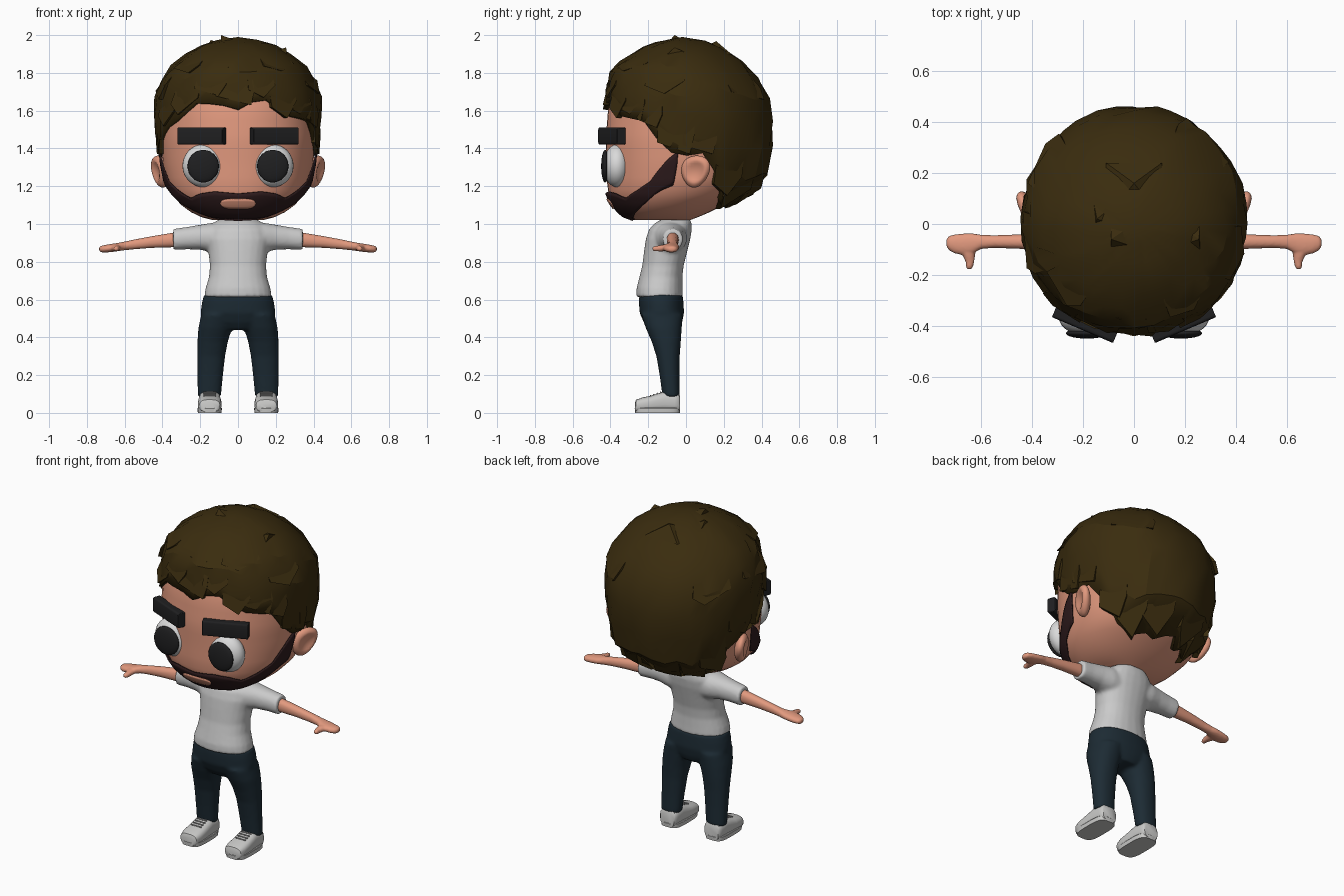
import bpy, bmesh, math, random
from mathutils import Vector

if "Cube" in bpy.data.objects:
    bpy.data.objects.remove(bpy.data.objects["Cube"])

random.seed(4)


def mat(name, r, g, b):
    m = bpy.data.materials.new(name)
    m.diffuse_color = (r, g, b, 1)
    m.use_nodes = True
    m.node_tree.nodes["Principled BSDF"].inputs["Base Color"].default_value = m.diffuse_color
    return m


SKIN = mat("skin", 0.76, 0.32, 0.21)
HAIR = mat("hair_brown", 0.042, 0.025, 0.0045)
BEARD = mat("beard_brown", 0.027, 0.011, 0.012)
BLACK = mat("black", 0.014, 0.014, 0.015)
WHITE = mat("eye_white", 0.70, 0.70, 0.70)
SHIRT = mat("shirt_white", 0.59, 0.59, 0.59)
PANTS = mat("trouser_navy", 0.012, 0.024, 0.034)
SHOE = mat("shoe_white", 0.58, 0.58, 0.57)
LACE = mat("lace_grey", 0.33, 0.33, 0.33)


def make(name, verts, faces, material, smooth=40):
    me = bpy.data.meshes.new(name)
    bm = bmesh.new()
    vs = [bm.verts.new(v) for v in verts]
    for f in faces:
        bm.faces.new([vs[i] for i in f])
    bmesh.ops.recalc_face_normals(bm, faces=bm.faces)
    bm.to_mesh(me)
    bm.free()
    me.materials.append(material)
    if smooth:
        me.shade_smooth()
        me.set_sharp_from_angle(angle=math.radians(smooth))
    ob = bpy.data.objects.new(name, me)
    bpy.context.collection.objects.link(ob)
    return ob


def lerp(table, x):
    """Piecewise linear lookup; rows are (key, value, ...)."""
    if x <= table[0][0]:
        return table[0][1:]
    for a, b in zip(table, table[1:]):
        if x <= b[0]:
            t = (x - a[0]) / (b[0] - a[0])
            return [p + (q - p) * t for p, q in zip(a[1:], b[1:])]
    return table[-1][1:]


def spow(c, e):
    return math.copysign(abs(c) ** (2 / e), c)


def grid_faces(rows, n, closed=True, caps=True):
    m = n if closed else n - 1
    fs = [(r * n + i, r * n + (i + 1) % n, (r + 1) * n + (i + 1) % n, (r + 1) * n + i)
          for r in range(rows - 1) for i in range(m)]
    if caps:
        fs += [tuple(range(n)), tuple(range((rows - 1) * n, rows * n))]
    return fs


def loft(rings, axis, n=24, e=2.2, flat=False):
    """Rings are (position, centre1, centre2, radius1, radius2) along an axis."""
    vs = []
    for p, c1, c2, r1, r2 in rings:
        for i in range(n):
            a = math.tau * (i + 0.5) / n
            s = spow(math.sin(a), e)
            u, v = c1 + r1 * spow(math.cos(a), e), c2 + r2 * s
            if flat:
                v = c2 + r2 * (s + 1) / 2
            vs.append({"x": (p, u, v), "y": (u, p, v), "z": (u, v, p)}[axis])
    return vs, grid_faces(len(rings), n)


def merge(parts):
    vs, fs = [], []
    for v, f in parts:
        fs += [tuple(i + len(vs) for i in q) for q in f]
        vs += v
    return vs, fs


def flip(part):
    return [(-x, y, z) for x, y, z in part[0]], part[1]


def fuse(ob, voxel=0.01, rounds=3):
    m = ob.modifiers.new("fuse", "REMESH")
    m.mode, m.voxel_size, m.use_smooth_shade = "VOXEL", voxel, True
    s = ob.modifiers.new("soften", "SMOOTH")
    s.factor, s.iterations = 0.5, rounds


def ball(name, loc, rad, material, rot_z=0.0, shape=None):
    bm = bmesh.new()
    bmesh.ops.create_uvsphere(bm, u_segments=28, v_segments=18, radius=1)
    vs = [shape(v.co) if shape else v.co.copy() for v in bm.verts]
    fs = [[v.index for v in f.verts] for f in bm.faces]
    bm.free()
    ob = make(name, [(v.x * rad[0], v.y * rad[1], v.z * rad[2]) for v in vs], fs, material, 60)
    ob.location, ob.rotation_euler = loc, (0, 0, rot_z)
    return ob


# Head and hair outlines: height, half width, front y, back y
HEAD = [(1.02, .13, -.27, .02), (1.035, .19, -.315, .06), (1.06, .245, -.345, .12), (1.10, .30, -.38, .20),
        (1.15, .345, -.408, .29), (1.22, .378, -.418, .36), (1.32, .398, -.42, .40), (1.45, .41, -.425, .42),
        (1.6, .405, -.413, .42), (1.7, .38, -.39, .38), (1.8, .32, -.33, .31), (1.9, .19, -.2, .19), (1.93, .05, -.05, .05)]
CAP = [(1.06, .28, -.42, .18), (1.1, .32, -.42, .25), (1.15, .365, -.43, .34), (1.2, .39, -.43, .405),
       (1.3, .408, -.435, .44), (1.4, .42, -.44, .455), (1.5, .432, -.44, .463), (1.65, .440, -.430, .448),
       (1.75, .413, -.412, .400), (1.83, .36, -.385, .335), (1.9, .275, -.29, .255), (1.95, .185, -.2, .16),
       (1.975, .10, -.11, .08), (1.985, .01, -.01, .01)]


def on(surface, deg, z, off=0.0):
    """Point on an outline; 0 degrees faces front, 90 faces +x."""
    hx, f, b = lerp(surface, z)
    a = math.radians(deg)
    e = 2.15 if surface is HEAD else 2.06
    s, c = spow(math.sin(a), e), spow(math.cos(a), e)
    return Vector(((hx + off) * s, (f + b) / 2 - ((b - f) / 2 + off) * c, z))


def patch(name, degs, limits, off, material, rows=8):
    vs = []
    for r in range(rows):
        for d in degs:
            lo, hi = limits(d)
            vs.append(on(HEAD, d, lo + (hi - lo) * r / (rows - 1), off))
    ob = make(name, vs, grid_faces(rows, len(degs), False, False), material)
    s = ob.modifiers.new("thickness", "SOLIDIFY")
    s.thickness, s.offset = 0.008, 0
    return ob


# Head and neck
heights = [1.02 + 0.91 * (1 - math.cos(math.pi * i / 36)) / 2 for i in range(37)]
make("head", [on(HEAD, i * 7.5, z) for z in heights for i in range(48)], grid_faces(37, 48), SKIN, 60)
make("neck", *loft([(.97, 0, -.045, .085, .07), (1.03, 0, -.04, .07, .06), (1.1, 0, -.03, .075, .065)], "z"), SKIN)

# Beard with sideburns, and the lips
EDGE = [(0, 1.02, 1.16), (18, 1.022, 1.172), (32, 1.025, 1.16), (45, 1.04, 1.135), (58, 1.075, 1.18),
        (68, 1.115, 1.225), (74, 1.155, 1.29), (79, 1.18, 1.34), (86, 1.205, 1.385)]
patch("beard", [i * 2 for i in range(-43, 44)], lambda d: lerp(EDGE, abs(d)), .013, BEARD)


def lip_edge(d):
    h = .026 * max(0.02, 1 - (d / 15) ** 4) ** .5
    return 1.107 - h, 1.107 + h


patch("lips", [i * 1.5 for i in range(-10, 11)], lip_edge, .02, SKIN, 5)

# Eyes, brows and ears
for s, side in ((-1, "left"), (1, "right")):
    ball(side + "_eye", (s * .183, -.366, 1.308), (.111, .072, .113), WHITE)
    ball(side + "_pupil", (s * .184, -.428, 1.306), (.083, .021, .086), BLACK)

    brow = make(side + "_brow", *loft([(-.130, 0, 0, .026, .046), (.130, 0, 0, .026, .046)], "x", 12, 7), BLACK, 30)
    brow.location, brow.rotation_euler = (s * .192, -.392, 1.466), (0, 0, s * .40)
    b = brow.modifiers.new("rounding", "BEVEL")
    b.width, b.segments = .012, 2

    def ear_shape(v, s=s):
        v = v.copy()
        r = math.hypot(v.y - .1, v.z)
        if v.x * s > 0 and r < .7:                      # hollow of the ear
            v.x -= s * .7 * (1 - (r / .7) ** 2)
        v.y *= 1 + .22 * v.z                            # narrower lobe
        v.y += .15 * v.z
        v.x += s * .25 * v.z                            # top leans outwards
        return v
    ball(side + "_ear", (s * .411, .05, 1.277), (.038, .080, .085), SKIN, -s * .42, ear_shape)

# Hair cap with a ragged lower edge
LINE = [(0, 1.625), (14, 1.655), (28, 1.66), (33, 1.57), (45, 1.57), (57, 1.54), (68, 1.50), (75, 1.365),
        (106, 1.36), (112, 1.27), (122, 1.16), (140, 1.09), (180, 1.11)]
N, ROWS = 36, 9
verts = []
for r in range(ROWS):
    for i in range(N):
        d = i * 360 / N
        edge = lerp(LINE, min(d, 360 - d))[0] + random.choice((-.018, 0, .014))
        z = edge + (1.984 - edge) * math.sin(math.pi / 2 * r / ROWS)
        j = 0 if r == 0 else 2.5
        verts.append(on(CAP, d + random.uniform(-j, j), z, random.uniform(-.006, .012)))
verts.append(Vector((0, -.02, 1.99)))
faces = grid_faces(ROWS, N, True, False)
faces += [((ROWS - 1) * N + i, (ROWS - 1) * N + (i + 1) % N, ROWS * N) for i in range(N)]
cap = make("hair_cap", verts, faces, HAIR, 22)
sol = cap.modifiers.new("thickness", "SOLIDIFY")
sol.thickness, sol.offset = .03, -1


def tuft(deg, z, width, length, lift, skew=0):
    """Flat shard: root on the cap, tip lifted away from it."""
    pts = [(-.5, 0, -.012), (.5, 0, -.012), (.5, .6, .6 * lift), (.3 + skew, 1, lift), (-.5, .75, .7 * lift)]
    outer = [on(CAP, deg + u * width, z - v * length, o + .004) for u, v, o in pts]
    inner = [on(CAP, deg + u * width, z - v * length, o - .028) for u, v, o in pts]
    return outer + inner, grid_faces(2, 5)


# Layered locks: fringe, temples, nape and crown
locks = [tuft(d, z, w, ln, .010, sk) for d, z, w, ln, sk in (
    (-40, 1.80, 24, .22, -.5), (-20, 1.83, 24, .15, 0), (-2, 1.82, 26, .19, .1), (17, 1.83, 20, .16, -.3),
    (33, 1.79, 20, .23, -.2), (50, 1.77, 20, .22, .1), (64, 1.68, 18, .17, 0), (-60, 1.72, 22, .20, -.4))]
for s in (-1, 1):
    locks += [tuft(s * d, z, w, ln, .010, .1 * s) for d, z, w, ln in (
        (82, 1.62, 24, .25), (98, 1.56, 22, .19), (122, 1.40, 22, .25), (140, 1.34, 22, .26), (162, 1.32, 24, .22))]
for d, z, w, ln, sk in ((75, 1.86, 30, .17, -.3), (-80, 1.84, 32, .18, .1), (-50, 1.90, 30, .10, .0),
                        (40, 1.91, 36, .10, -.4), (140, 1.82, 34, .16, .1), (-125, 1.78, 30, .16, -.5)):
    locks.append(tuft(d, z, w, ln, .014, sk))
make("hair_locks", *merge(locks), HAIR, 0)

# Crown spikes
spikes = []
for tip, base, w in (((-.09, -.06, 2.0), (0, -.03, 1.955), .09), ((.0, .16, 1.968), (0, .13, 1.92), .11),
                     ((.255, -.06, 1.935), (.17, -.03, 1.90), .09), ((-.145, .02, 1.975), (-.08, .05, 1.93), .09)):
    x, y, z = base
    spikes.append(([(x - w, y - w, z - .02), (x + w, y - w, z - .02), (x + w, y + w, z - .02),
                    (x - w, y + w, z - .02), tip], [(0, 1, 2, 3), (0, 1, 4), (1, 2, 4), (2, 3, 4), (3, 0, 4)]))
make("crown_spikes", *merge(spikes), HAIR, 0)

# Shirt: body and two sleeves fused together
body = loft([(.613, 0, -.14, .181, .124), (.66, 0, -.14, .172, .122), (.72, 0, -.133, .154, .114),
             (.78, 0, -.122, .149, .11), (.86, 0, -.107, .158, .115), (.92, 0, -.095, .172, .118),
             (.97, 0, -.083, .165, .114), (1.0, 0, -.070, .14, .10), (1.022, 0, -.055, .105, .082)], "z")
sleeve = loft([(.05, -.08, .925, .085, .09), (.14, -.08, .928, .085, .078), (.2, -.075, .93, .068, .066),
               (.27, -.072, .925, .057, .059), (.343, -.07, .918, .052, .056)], "x")
fuse(make("shirt", *merge([body, sleeve, flip(sleeve)]), SHIRT), .01, 4)

# Arms with mitten hands and thumbs
arm = loft([(.30, -.07, .918, .033, .040), (.36, -.07, .914, .032, .038), (.46, -.069, .904, .028, .031),
            (.55, -.069, .892, .025, .026), (.60, -.070, .884, .028, .023), (.635, -.077, .878, .041, .022),
            (.67, -.080, .873, .043, .022), (.705, -.078, .869, .037, .020), (.725, -.075, .867, .028, .017),
            (.735, -.074, .867, .014, .010)], "x", 16)
thumb = loft([(-.09, .650, .876, .032, .018), (-.12, .647, .873, .025, .018), (-.15, .643, .870, .017, .015),
              (-.17, .645, .869, .014, .013), (-.178, .645, .869, .007, .007)], "y", 12)
for part, side in ((merge([arm, thumb]), "right"), (flip(merge([arm, thumb])), "left")):
    fuse(make(side + "_arm", *part, SKIN), .006, 2)

# Trousers: hips and two legs fused together
hips = loft([(.44, 0, -.115, .10, .080), (.48, 0, -.122, .175, .102), (.53, 0, -.128, .199, .118),
             (.58, 0, -.131, .192, .118), (.628, 0, -.133, .180, .116)], "z", 32)
leg = loft([(.085, .152, -.078, .062, .046), (.2, .147, -.087, .068, .053), (.3, .142, -.095, .074, .062),
            (.38, .134, -.105, .081, .078), (.45, .120, -.118, .090, .096), (.52, .105, -.127, .090, .110)], "z")
fuse(make("trousers", *merge([hips, leg, flip(leg)]), PANTS), .01, 7)

# Shoes, soles and laces
upper = loft([(-.270, .15, .004, .044, .050), (-.264, .15, .004, .054, .066), (-.23, .15, .004, .062, .078),
              (-.19, .15, .004, .063, .086), (-.14, .15, .004, .06, .102), (-.11, .15, .004, .058, .112),
              (-.06, .15, .004, .057, .100), (-.04, .15, .004, .053, .100), (-.032, .15, .004, .046, .088)],
             "y", 20, 2.9, True)
sole = loft([(0, .15, -.151, .063, .119), (.024, .15, -.151, .065, .121), (.028, .15, -.151, .062, .118)], "z", 28, 3.6)
laces = merge([loft([(.117, y, z, .004, .004), (.183, y, z, .004, .004)], "x", 8)
               for y, z in ((-.188, .091), (-.170, .097), (-.152, .103), (-.134, .109))])
for fn, side in ((lambda p: p, "right"), (flip, "left")):
    make(side + "_shoe", *fn(upper), SHOE, 45)
    make(side + "_sole", *fn(sole), SHOE, 40)
    make(side + "_laces", *fn(laces), LACE)
